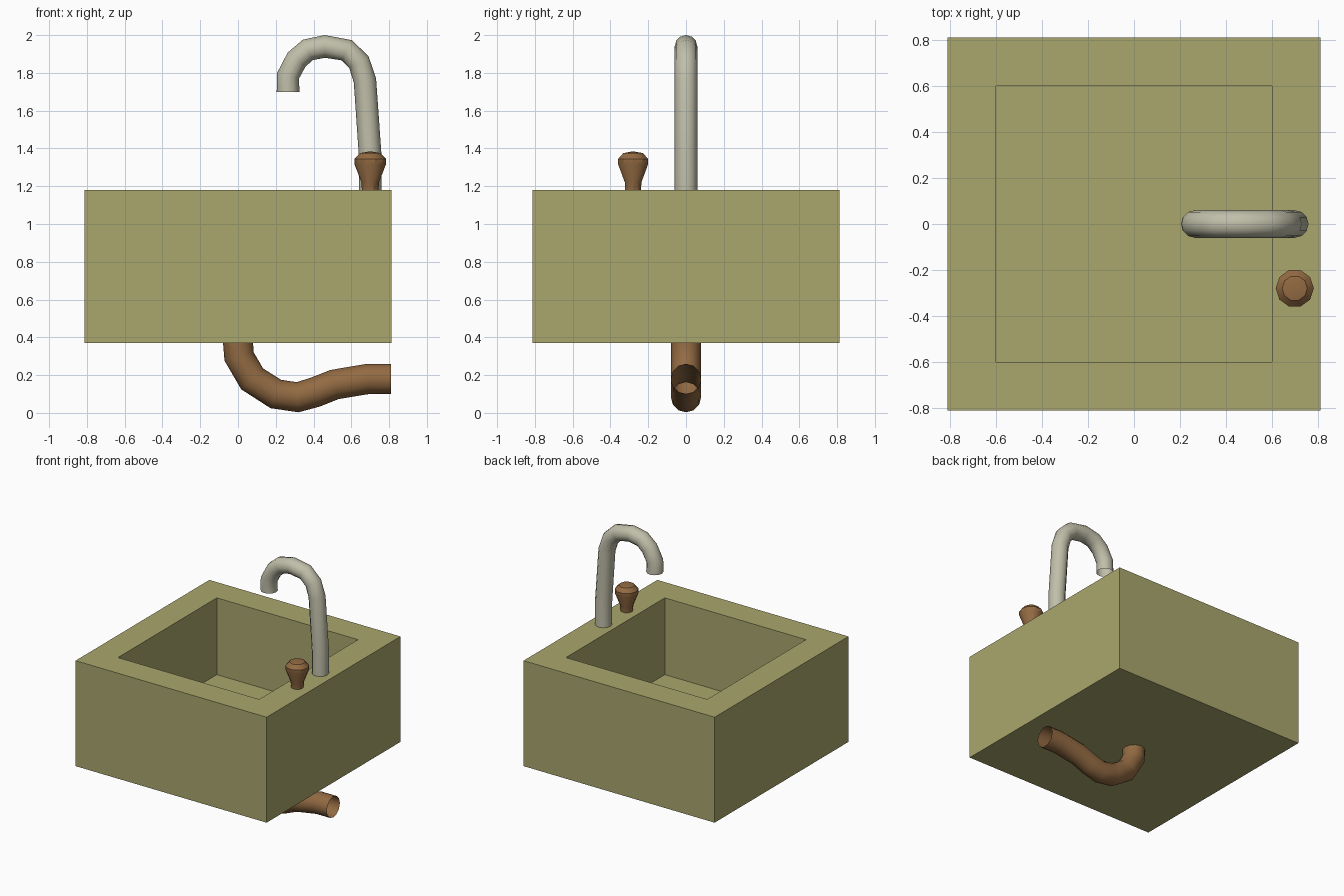
import bpy, bmesh, math
from mathutils import Vector

if "Cube" in bpy.data.objects:
    bpy.data.objects.remove(bpy.data.objects["Cube"])


def material(name, rgb):
    m = bpy.data.materials.new(name)
    m.diffuse_color = (*rgb, 1)
    m.use_nodes = True
    m.node_tree.nodes["Principled BSDF"].inputs["Base Color"].default_value = m.diffuse_color
    return m


OLIVE = material("olive", (0.40, 0.39, 0.155))
GREY = material("warm_grey", (0.53, 0.52, 0.40))
BROWN = material("brown", (0.29, 0.145, 0.055))


def finish(bm, name, mat, smooth=None):
    bmesh.ops.recalc_face_normals(bm, faces=bm.faces)
    me = bpy.data.meshes.new(name)
    bm.to_mesh(me)
    bm.free()
    me.materials.append(mat)
    ob = bpy.data.objects.new(name, me)
    bpy.context.collection.objects.link(ob)
    if smooth:
        bpy.ops.object.select_all(action='DESELECT')
        bpy.context.view_layer.objects.active = ob
        ob.select_set(True)
        bpy.ops.object.shade_smooth_by_angle(angle=math.radians(smooth))
    return ob


def bridge(bm, rings):
    n = len(rings[0])
    for a, b in zip(rings, rings[1:]):
        for i in range(n):
            j = (i + 1) % n
            bm.faces.new((a[i], a[j], b[j], b[i]))


def tube(name, path, radius, mat, start, end, sides=12):
    """Open tube along an (x, z) path, with given end directions."""
    bm = bmesh.new()
    pts = [Vector((x, 0, z)) for x, z in path]
    rings = []
    for k, p in enumerate(pts):
        if k == 0:
            t = Vector(start)
        elif k == len(pts) - 1:
            t = Vector(end)
        else:
            t = (p - pts[k - 1]).normalized() + (pts[k + 1] - p).normalized()
        t.normalize()
        side = Vector((0, 1, 0))
        up = t.cross(side)
        rings.append([bm.verts.new(p + radius * (math.cos(a) * side + math.sin(a) * up))
                      for a in (2 * math.pi * i / sides for i in range(sides))])
    bridge(bm, rings)
    return finish(bm, name, mat, 40)


# Basin: square rings running outer bottom, outer top, inner top, inner floor
bm = bmesh.new()
rings = [[bm.verts.new((sx * r, sy * r, z)) for sx, sy in ((-1, -1), (1, -1), (1, 1), (-1, 1))]
         for r, z in ((0.812, 0.37), (0.812, 1.18), (0.6, 1.18), (0.6, 0.59))]
bridge(bm, rings)
bm.faces.new(rings[0])
bm.faces.new(rings[-1])
finish(bm, "basin", OLIVE)

# Curved spout
tube("spout", [(0.70, 1.17), (0.70, 1.36), (0.672, 1.76), (0.64, 1.857), (0.575, 1.92),
               (0.46, 1.94), (0.37, 1.922), (0.31, 1.87), (0.265, 1.785), (0.265, 1.70)],
     0.06, GREY, (0, 0, 1), (0, 0, -1))

# Drain pipe
tube("drain_pipe", [(0, 0.38), (0.005, 0.30), (0.075, 0.18), (0.2, 0.10), (0.315, 0.083),
                    (0.41, 0.11), (0.51, 0.15), (0.69, 0.18), (0.81, 0.18)],
     0.08, BROWN, (0, 0, -1), (1, 0, 0))

# Tap knob: turned profile of (radius, z)
bm = bmesh.new()
N = 10
rings = [[bm.verts.new((0.70 + r * math.cos(2 * math.pi * i / N),
                        -0.28 + r * math.sin(2 * math.pi * i / N), z)) for i in range(N)]
         for r, z in ((0.044, 1.17), (0.046, 1.22), (0.083, 1.315), (0.083, 1.345), (0.055, 1.375))]
bridge(bm, rings)
bm.faces.new(rings[0])
tip = bm.verts.new((0.70, -0.28, 1.385))
for i in range(N):
    bm.faces.new((rings[-1][i], rings[-1][(i + 1) % N], tip))
finish(bm, "tap_knob", BROWN, 35)
